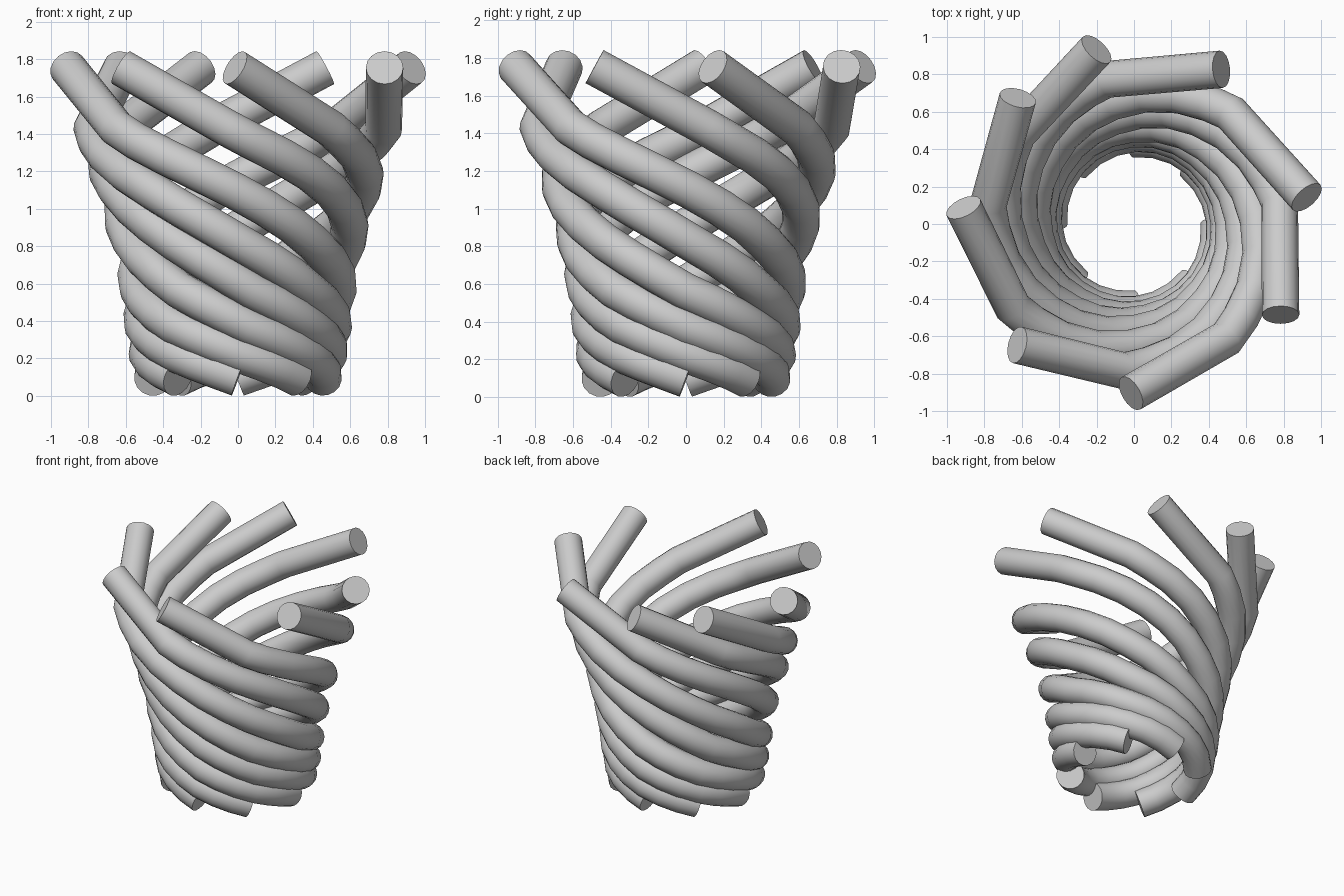
import bpy
from math import sin, cos, radians, degrees, atan2, hypot

if "Cube" in bpy.data.objects:
    bpy.data.objects.remove(bpy.data.objects["Cube"])

TUBE_R = 0.1
# progress along the strand (0-315), distance from the axis, height
PROFILE = [(-3, 0.92, 1.755), (42, 0.77, 1.39), (65, 0.72, 1.25), (90, 0.665, 1.10),
           (135, 0.585, 0.82), (180, 0.535, 0.565), (225, 0.51, 0.37),
           (270, 0.485, 0.22), (315, 0.455, 0.095)]
# rim ends of the eight strands (x, y); their foot ends are evenly spaced
RIM = [(-0.90, 0.04), (-0.645, 0.63), (-0.245, 0.907), (0.416, 0.837),
       (0.90, 0.187), (0.795, -0.437), (0.03, -0.89), (-0.58, -0.667)]
STEPS = [-3, 37, 47] + list(range(60, 316, 15))


def sample(t):
    for (a, r0, z0), (b, r1, z1) in zip(PROFILE, PROFILE[1:]):
        if t <= b:
            f = (t - a) / (b - a)
            return r0 + f * (r1 - r0), z0 + f * (z1 - z0)


def strand(index, x, y):
    start, rim_r = degrees(atan2(y, x)), hypot(x, y)
    foot = 135 - 45 * index
    turn = (foot - start - 308 + 180) % 360 - 180 + 308
    curve = bpy.data.curves.new("basket_strand", 'CURVE')
    curve.dimensions = '3D'
    curve.bevel_depth = TUBE_R
    curve.bevel_resolution = 6
    curve.use_fill_caps = True
    spline = curve.splines.new('POLY')
    spline.points.add(len(STEPS) - 1)
    for p, t in zip(spline.points, STEPS):
        r, z = sample(t)
        if t < 0:
            r = rim_r + 0.015
        # below the bend, drift towards the even foot spacing
        drift = max(0, t - 42) / 273 * (turn - 315)
        a = radians(start + t + drift)
        p.co = (r * cos(a), r * sin(a), z, 1)
    spline.use_smooth = True
    ob = bpy.data.objects.new(f"basket_strand_{index + 1}", curve)
    bpy.context.collection.objects.link(ob)
    return ob


# twisted, flaring basket of round strands
strands = [strand(i, x, y) for i, (x, y) in enumerate(RIM)]

# turn the curves into smooth meshes
bpy.ops.object.select_all(action='DESELECT')
for ob in strands:
    ob.select_set(True)
bpy.context.view_layer.objects.active = strands[0]
bpy.ops.object.convert(target='MESH')
bpy.ops.object.shade_smooth()
